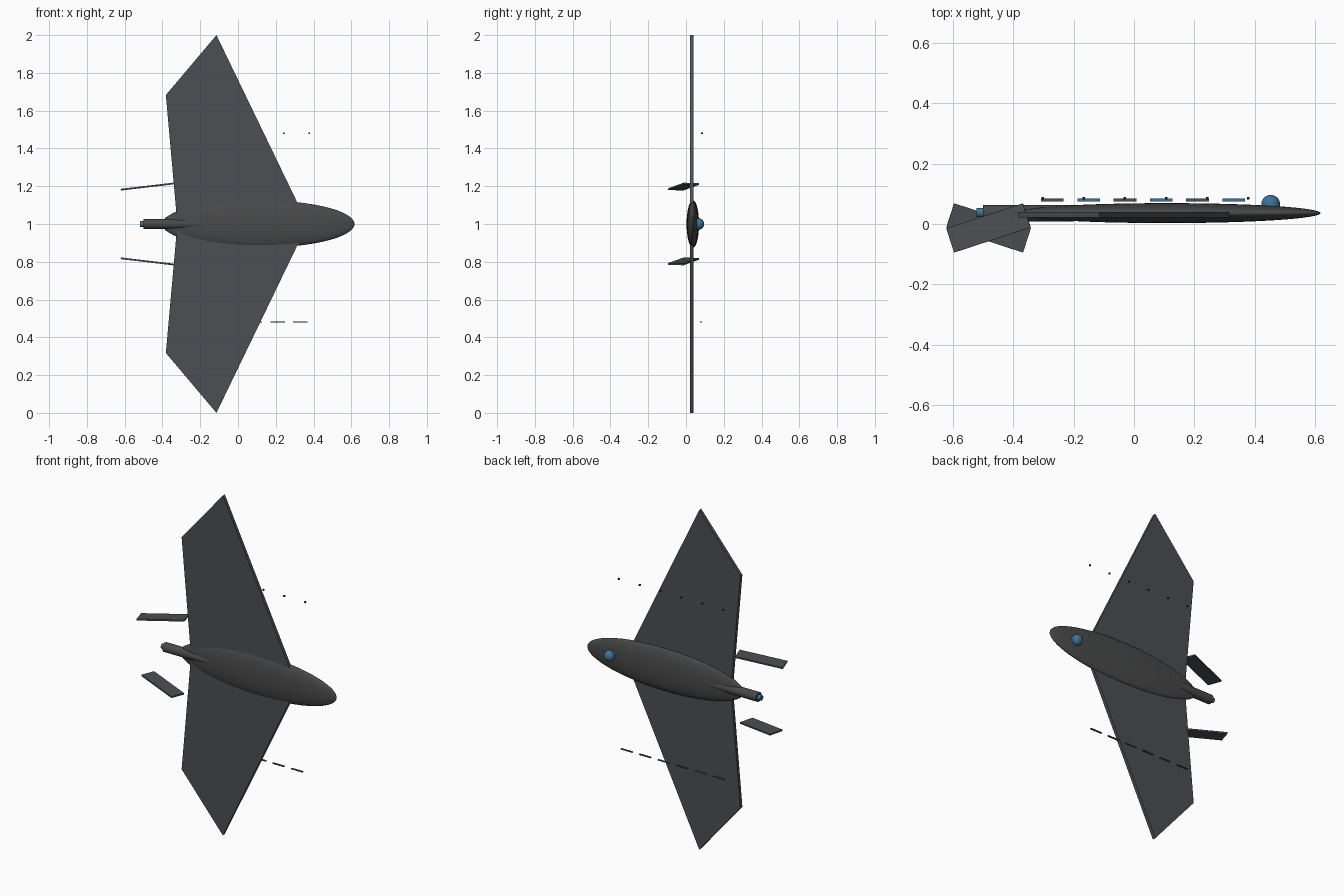
import bpy, bmesh, math
from mathutils import Matrix, Vector

if "Cube" in bpy.data.objects:
    bpy.data.objects.remove(bpy.data.objects["Cube"])


def material(name, rgb):
    m = bpy.data.materials.new(name)
    m.diffuse_color = (*rgb, 1)
    m.use_nodes = True
    m.node_tree.nodes["Principled BSDF"].inputs["Base Color"].default_value = m.diffuse_color
    return m


GREY = material("dark grey", (0.073, 0.077, 0.084))
CHARCOAL = material("charcoal", (0.066, 0.067, 0.069))
BLUE = material("steel blue", (0.05, 0.17, 0.31))
BLACK = material("near black", (0.015, 0.016, 0.018))


def add(name, bm, mat, smooth=False):
    bmesh.ops.recalc_face_normals(bm, faces=bm.faces)
    me = bpy.data.meshes.new(name)
    bm.to_mesh(me)
    bm.free()
    me.materials.append(mat)
    ob = bpy.data.objects.new(name, me)
    bpy.context.collection.objects.link(ob)
    if smooth:
        bpy.ops.object.select_all(action='DESELECT')
        ob.select_set(True)
        bpy.context.view_layer.objects.active = ob
        bpy.ops.object.shade_smooth_by_angle(angle=math.radians(35))
    return ob


def box(name, loc, size, mat, rot=Matrix()):
    bm = bmesh.new()
    m = Matrix.Translation(loc) @ rot @ Matrix.Diagonal((*size, 1))
    bmesh.ops.create_cube(bm, size=1, matrix=m)
    return add(name, bm, mat)


def ellipsoid(name, loc, radii, mat):
    # poles point along x
    bm = bmesh.new()
    m = (Matrix.Translation(loc) @ Matrix.Diagonal((*radii, 1))
         @ Matrix.Rotation(math.pi / 2, 4, 'Y'))
    bmesh.ops.create_uvsphere(bm, u_segments=48, v_segments=32, radius=1, matrix=m)
    return add(name, bm, mat, True)


def rod(name, x0, x1, y, radius, mat):
    bm = bmesh.new()
    m = Matrix.Translation(((x0 + x1) / 2, y, 1)) @ Matrix.Rotation(math.pi / 2, 4, 'Y')
    bmesh.ops.create_cone(bm, cap_ends=True, segments=32, radius1=radius,
                          radius2=radius, depth=x1 - x0, matrix=m)
    return add(name, bm, mat, True)


# fuselage, camera dome, tail motor and its hub
ellipsoid("fuselage", (0.108, 0.036, 1), (0.509, 0.033, 0.126), CHARCOAL)
ellipsoid("camera_dome", (0.452, 0.065, 1), (0.031, 0.031, 0.031), BLUE)
rod("tail_motor", -0.50, -0.20, 0.036, 0.027, CHARCOAL)
rod("motor_hub", -0.52, -0.495, 0.038, 0.015, BLUE)

# swept wing: one flat plate, half outline mirrored about z = 1
half = [(0.369, 0), (-0.114, 1.0), (-0.382, 0.683), (-0.321, 0)]
outline = half + [(x, -z) for x, z in reversed(half[1:3])]
bm = bmesh.new()
face = bm.faces.new([bm.verts.new((x, 0.021, 1 + z)) for x, z in outline])
ext = bmesh.ops.extrude_face_region(bm, geom=[face])
bmesh.ops.translate(bm, vec=Vector((0, 0.019, 0)),
                    verts=[v for v in ext["geom"] if isinstance(v, bmesh.types.BMVert)])
add("wing", bm, GREY)

# tilted tail fins
for side, label in ((1, "upper"), (-1, "lower")):
    rot = (Matrix.Rotation(math.radians(-6.7 * side), 4, 'Y')
           @ Matrix.Rotation(math.radians(18 * side), 4, 'Z'))
    box(label + "_tail_fin", (-0.481, -0.013, 1 + 0.198 * side),
        (0.268, 0.084, 0.009), GREY, rot)

# row of floating panel strips and row of small studs behind the wing
for i in range(6):
    box(f"panel_strip_{i + 1}", (-0.27 + 0.12 * i, 0.079, 0.48),
        (0.075, 0.01, 0.005), BLUE if i % 2 else GREY)
    box(f"stud_{i + 1}", (-0.302 + 0.136 * i, 0.085, 1.48),
        (0.008, 0.009, 0.008), BLACK)
